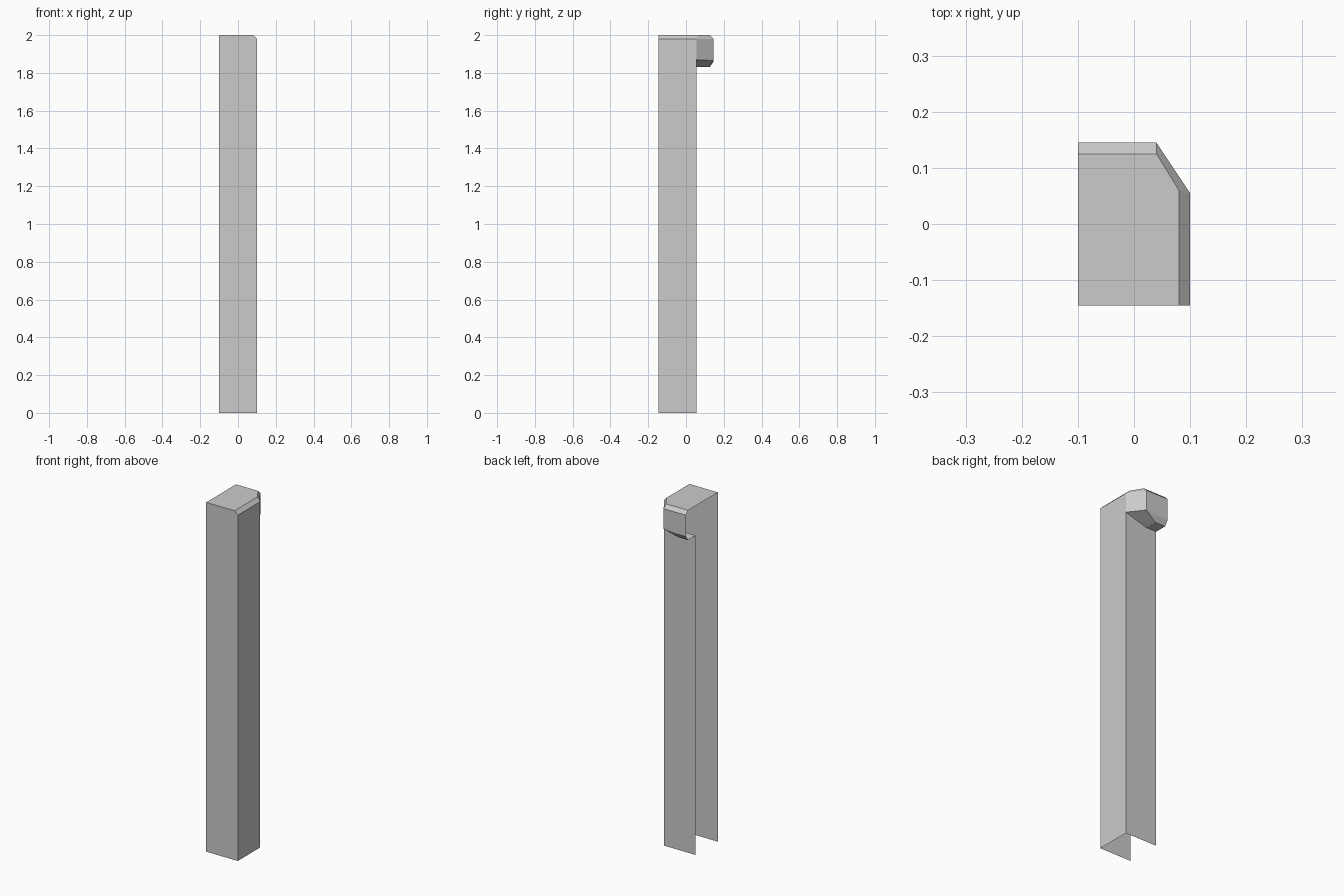
import bpy, bmesh

if "Cube" in bpy.data.objects:
    bpy.data.objects.remove(bpy.data.objects["Cube"])

def build(name, faces):
    """Make an open sheet object from polygons, welding shared corners."""
    bm = bmesh.new()
    for pts in faces:
        bm.faces.new([bm.verts.new(p) for p in pts])
    bmesh.ops.remove_doubles(bm, verts=bm.verts, dist=1e-5)
    bmesh.ops.recalc_face_normals(bm, faces=bm.faces)
    # make sure the front wall (or top) looks outward
    f = max(bm.faces, key=lambda f: -f.calc_center_median().y if name == "post" else f.calc_center_median().z)
    f.normal_update()
    if (f.normal.y > 0) if name == "post" else (f.normal.z < 0):
        bmesh.ops.reverse_faces(bm, faces=bm.faces)
    me = bpy.data.meshes.new(name)
    bm.to_mesh(me)
    bm.free()
    ob = bpy.data.objects.new(name, me)
    bpy.context.collection.objects.link(ob)
    return ob

def bridge(a, b):
    """Quads between two open point rows."""
    return [(a[i], a[i + 1], b[i + 1], b[i]) for i in range(len(a) - 1)]

L, R, F, B = -0.1, 0.1, -0.145, 0.055     # post sides
H = 0.145                                 # back of the head
ZC, ZD, ZK, ZB = 1.87, 1.865, 1.86, 1.83  # underside levels

# Post: channel open at the left side and underneath
front = [(L, F, 0), (R, F, 0), (R, F, 1.98), (R - 0.02, F, 2), (L, F, 2)]
right = [(R, F, 0), (R, B, 0), (R, B, ZC), (R, B, 1.98), (R, F, 1.98)]
back = [(R, B, 0), (L, B, 0), (L, B, ZB), (-0.035, B, ZB), (R, B, ZC)]
build("post", [front, right, back])

# Head: bevelled cap overhanging the back of the post
top = [(0.08, F, 2), (0.08, 0.06, 2), (0.04, 0.125, 2), (L, 0.125, 2)]
rim = [(R, F, 1.98), (R, B, 1.98), (0.04, H, 1.98), (L, H, 1.98)]
faces = [top + [(L, F, 2)]] + bridge(top, rim)
c, d, k, e = (R, B, ZC), (0.04, H, ZD), (-0.03, H, ZK), (L, H, ZK)
faces += [(rim[1], rim[2], d, c), (rim[2], rim[3], e, k, d)]

# Head underside: sloped side, bevelled back edge and flat bottom
kb, eb = (-0.035, 0.125, ZB), (L, 0.125, ZB)
ki, ei = (-0.035, B, ZB), (L, B, ZB)
faces += [(c, d, kb, ki), (d, k, kb), (k, e, eb, kb), (kb, eb, ei, ki)]
build("head", faces)
